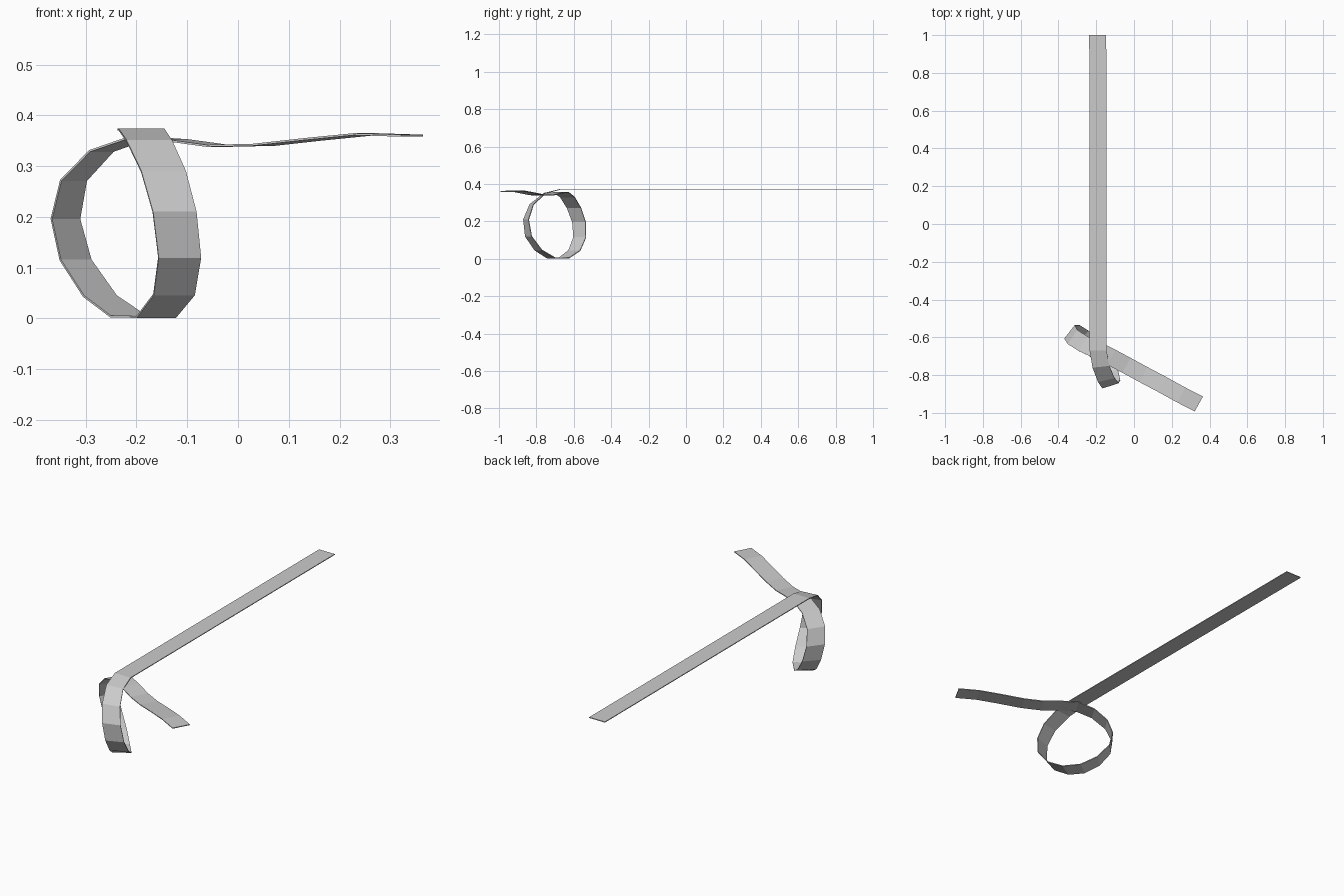
import bpy, bmesh
from math import cos, sin, radians

HALF = 0.045      # half the ribbon width
THICK = 0.004

# Centre line stations: x, y, z, heading of the cross-width in degrees
path = [
    (-0.192, 1.0, 0.372, 0), (-0.19, -0.67, 0.372, 0),
    (-0.175, -0.755, 0.35, 6), (-0.147, -0.825, 0.29, 13),
    (-0.125, -0.855, 0.21, 18), (-0.115, -0.842, 0.12, 22),
    (-0.126, -0.79, 0.047, 26), (-0.161, -0.718, 0.003, 31),
    (-0.216, -0.653, 0.004, 38), (-0.272, -0.597, 0.044, 44),
    (-0.32, -0.568, 0.115, 48), (-0.34, -0.572, 0.196, 52),
    (-0.324, -0.599, 0.272, 56), (-0.269, -0.634, 0.33, 59),
    (-0.195, -0.668, 0.356, 61), (-0.12, -0.705, 0.351, 61),
    (-0.04, -0.748, 0.34, 61), (0.05, -0.797, 0.342, 61),
    (0.15, -0.85, 0.353, 61), (0.25, -0.905, 0.363, 61),
    (0.343, -0.953, 0.360, 61),
]

# Looped ribbon: sweep a flat width along the stations
bm = bmesh.new()
rows = []
for x, y, z, a in path:
    dx, dy = HALF * cos(radians(a)), HALF * sin(radians(a))
    rows.append([bm.verts.new((x + s * dx, y + s * dy, z)) for s in (-1, 1)])
for p, q in zip(rows, rows[1:]):
    bm.faces.new((p[0], q[0], q[1], p[1]))
mesh = bpy.data.meshes.new("looped_ribbon")
bm.to_mesh(mesh)
bm.free()
ribbon = bpy.data.objects.new("looped_ribbon", mesh)
bpy.context.collection.objects.link(ribbon)

# Thin sheet thickness
mod = ribbon.modifiers.new("thickness", 'SOLIDIFY')
mod.thickness = THICK
mod.offset = 0
